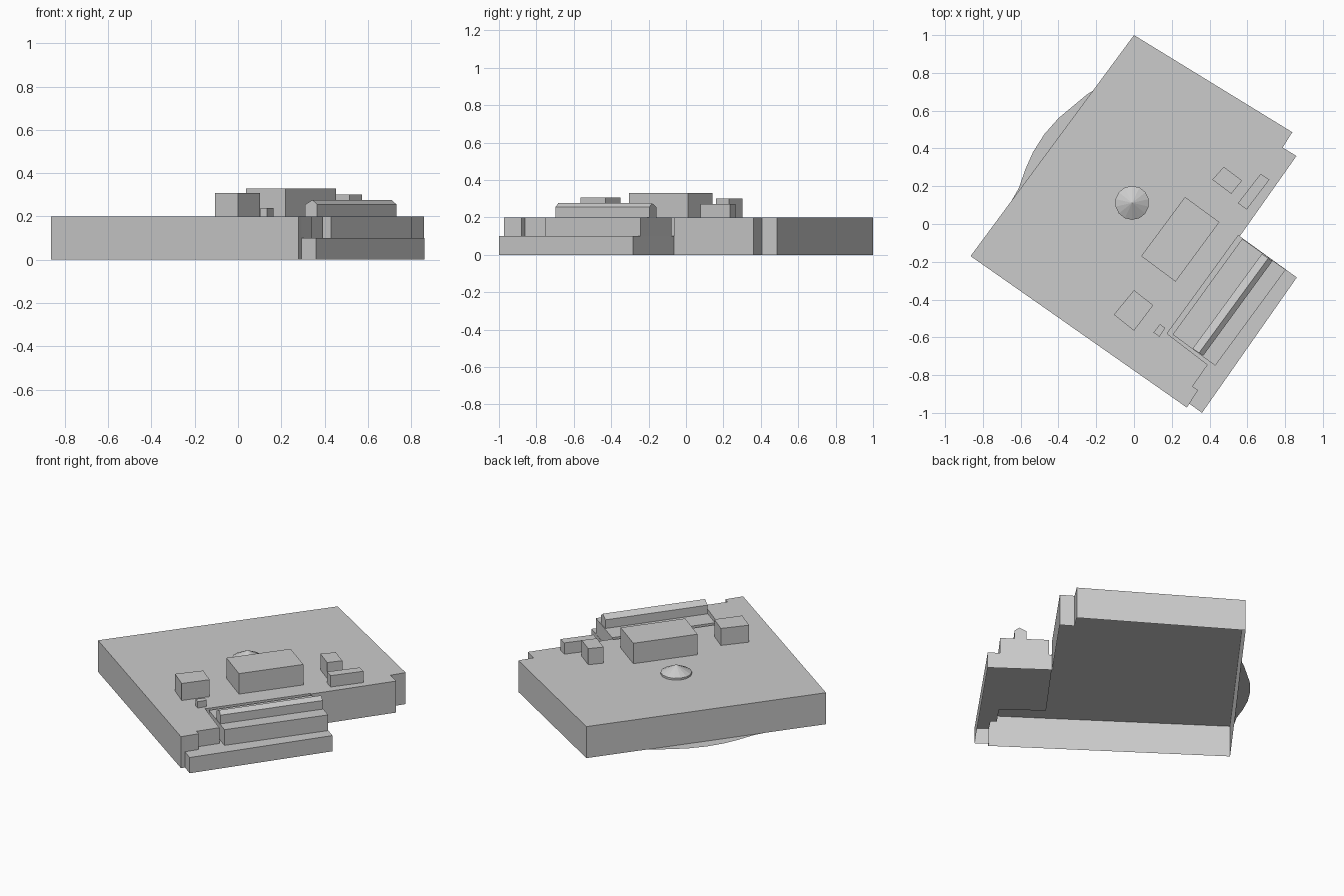
import bpy, bmesh

if "Cube" in bpy.data.objects:
    bpy.data.objects.remove(bpy.data.objects["Cube"])


def new_object(name, bm):
    bmesh.ops.remove_doubles(bm, verts=bm.verts, dist=1e-5)
    bmesh.ops.recalc_face_normals(bm, faces=bm.faces)
    # open shells: make sure the roof side points up
    if any(f.normal.z < -0.99 for f in bm.faces):
        bmesh.ops.reverse_faces(bm, faces=bm.faces)
    me = bpy.data.meshes.new(name)
    bm.to_mesh(me)
    bm.free()
    ob = bpy.data.objects.new(name, me)
    bpy.context.collection.objects.link(ob)
    return ob


def shell(name, outline, top, bases):
    """Bottomless block: a top face plus a wall per edge down to its base (None = no wall)."""
    bm = bmesh.new()
    bm.faces.new([bm.verts.new((x, y, top)) for x, y in outline])
    for i, base in enumerate(bases):
        if base is None:
            continue
        a, b = outline[i], outline[(i + 1) % len(outline)]
        quad = [(*a, top), (*b, top), (*b, base), (*a, base)]
        bm.faces.new([bm.verts.new(p) for p in quad])
    return new_object(name, bm)


# Edge shared by the slab and the lower step
seam = [(0.293, -0.951), (0.34, -0.88), (0.31, -0.86), (0.39, -0.745),
        (0.175, -0.58), (0.553, -0.06)]

# Main site slab, open below; walls along the seam stop at the step
shell("main_slab", [(0, 1), (-0.865, -0.17), (0.28, -0.972)] + seam
      + [(0.56, -0.065), (0.86, 0.36), (0.787, 0.405), (0.838, 0.486)],
      0.2, [0] * 3 + [0.1] * 5 + [0] * 5)

# Lower step, open below, and the terrace standing on it
shell("lower_step", seam + [(0.862, -0.283), (0.36, -1)], 0.1, [None] * 5 + [0] * 3)
shell("terrace", [(0.573, -0.078), (0.803, -0.242), (0.43, -0.75), (0.205, -0.585)],
      0.2, [0.1] * 4)

# Flat curved apron at ground level
shell("curved_apron", [(-0.207, 0.712), (-0.25, 0.685), (-0.4, 0.56), (-0.475, 0.475),
                       (-0.535, 0.38), (-0.575, 0.29), (-0.61, 0.19), (-0.65, 0.12)], 0, [])

# Blocks on the slab: outline and top height
blocks = {
    "main_building": ([(0.27, 0.143), (0.452, 0.01), (0.22, -0.305), (0.038, -0.17)], 0.33),
    "corner_building": ([(0, -0.35), (0.102, -0.43), (0, -0.565), (-0.107, -0.48)], 0.308),
    "hut": ([(0.137, -0.53), (0.165, -0.55), (0.135, -0.597), (0.103, -0.575)], 0.24),
    "back_building": ([(0.475, 0.303), (0.572, 0.23), (0.515, 0.16), (0.415, 0.235)], 0.302),
    "long_building": ([(0.67, 0.265), (0.717, 0.235), (0.597, 0.077), (0.55, 0.11)], 0.272),
}
for name, (outline, top) in blocks.items():
    shell(name, outline, top, [0.2] * 4)

# Gabled hall on the terrace: one cross-section swept along its length
bm = bmesh.new()
section = [(0, 0, 0.2), (0, 0, 0.255), (0.034, -0.023, 0.276),
           (0.056, -0.038, 0.255), (0.056, -0.038, 0.2)]
near = [bm.verts.new((0.31 + x, -0.66 + y, z)) for x, y, z in section]
far = [bm.verts.new((v.co.x + 0.367, v.co.y + 0.502, v.co.z)) for v in near]
bm.faces.new(near)
bm.faces.new(far)
for i in range(4):
    bm.faces.new([near[i], near[i + 1], far[i + 1], far[i]])
new_object("gabled_hall", bm)

# Round pavilion: thin drum with a cone roof
for name, r2, z, depth in (("pavilion_drum", 0.09, 0.206, 0.012), ("pavilion_roof", 0, 0.235, 0.046)):
    bpy.ops.mesh.primitive_cone_add(vertices=14, radius1=0.09, radius2=r2, depth=depth,
                                    end_fill_type='NOTHING', location=(-0.01, 0.112, z))
    bpy.context.object.name = name
